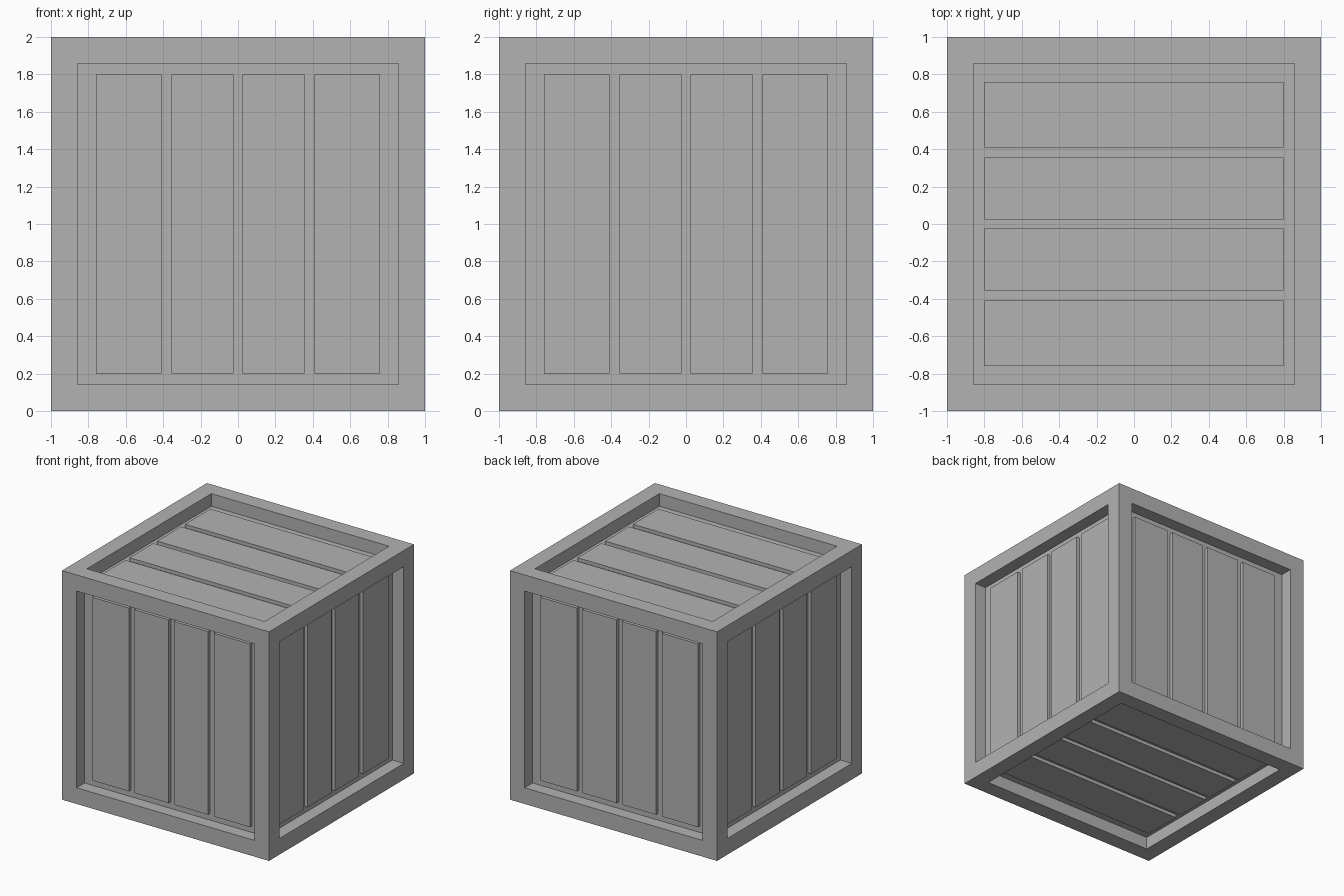
import bpy, bmesh
from math import pi
from mathutils import Matrix, Vector

old = bpy.data.objects.get("Cube")
if old:
    bpy.data.objects.remove(old)

FRAME = 0.2      # width of the frame beams
FLOOR = 0.11     # depth of the backing between planks
FACE = 0.08      # depth of the plank faces
CENTRE = Matrix.Translation((0, 0, 1))

grey = bpy.data.materials.new("plain grey")
grey.use_nodes = True
colour = (0.45, 0.45, 0.45, 1)
grey.diffuse_color = colour
grey.node_tree.nodes["Principled BSDF"].inputs["Base Color"].default_value = colour


def finish(bm, name):
    mesh = bpy.data.meshes.new(name)
    bm.to_mesh(mesh)
    bm.free()
    mesh.materials.append(grey)
    obj = bpy.data.objects.new(name, mesh)
    bpy.context.collection.objects.link(obj)


# Frame: a cube with a recessed panel on every side
bm = bmesh.new()
bmesh.ops.create_cube(bm, size=2)
panels = bm.faces[:]
bmesh.ops.inset_individual(bm, faces=panels, thickness=FRAME)
for panel in panels:
    inward = -panel.normal.copy() * FLOOR
    pushed = bmesh.ops.extrude_discrete_faces(bm, faces=[panel])["faces"][0]
    bmesh.ops.translate(bm, verts=pushed.verts, vec=inward)
bm.transform(CENTRE)
finish(bm, "crate_frame")


# Planks: four on each side, modelled on the front and turned into place
def planks(name, turn):
    bm = bmesh.new()
    for start, end in ((-0.76, -0.41), (-0.355, -0.025), (0.025, 0.355), (0.41, 0.76)):
        box = bmesh.ops.create_cube(bm, size=1)["verts"]
        bmesh.ops.scale(bm, verts=box, vec=(end - start, FLOOR - FACE, 2 - 2 * FRAME))
        middle = Vector(((start + end) / 2, -1 + (FLOOR + FACE) / 2, 0))
        bmesh.ops.translate(bm, verts=box, vec=middle)
        # Leave out the hidden face resting on the backing
        hidden = [f for f in {f for v in box for f in v.link_faces}
                  if f.calc_center_median().y > middle.y + 0.01]
        bmesh.ops.delete(bm, geom=hidden, context='FACES_ONLY')
    bm.transform(CENTRE @ turn)
    finish(bm, name)


for i, side in enumerate(("front", "left", "back", "right")):
    planks(side + "_planks", Matrix.Rotation(i * pi / 2, 4, 'Z'))

# Lid and base planks run from side to side
for side, angle in (("top", -pi / 2), ("bottom", pi / 2)):
    planks(side + "_planks", Matrix.Rotation(angle, 4, 'X') @ Matrix.Rotation(pi / 2, 4, 'Y'))
